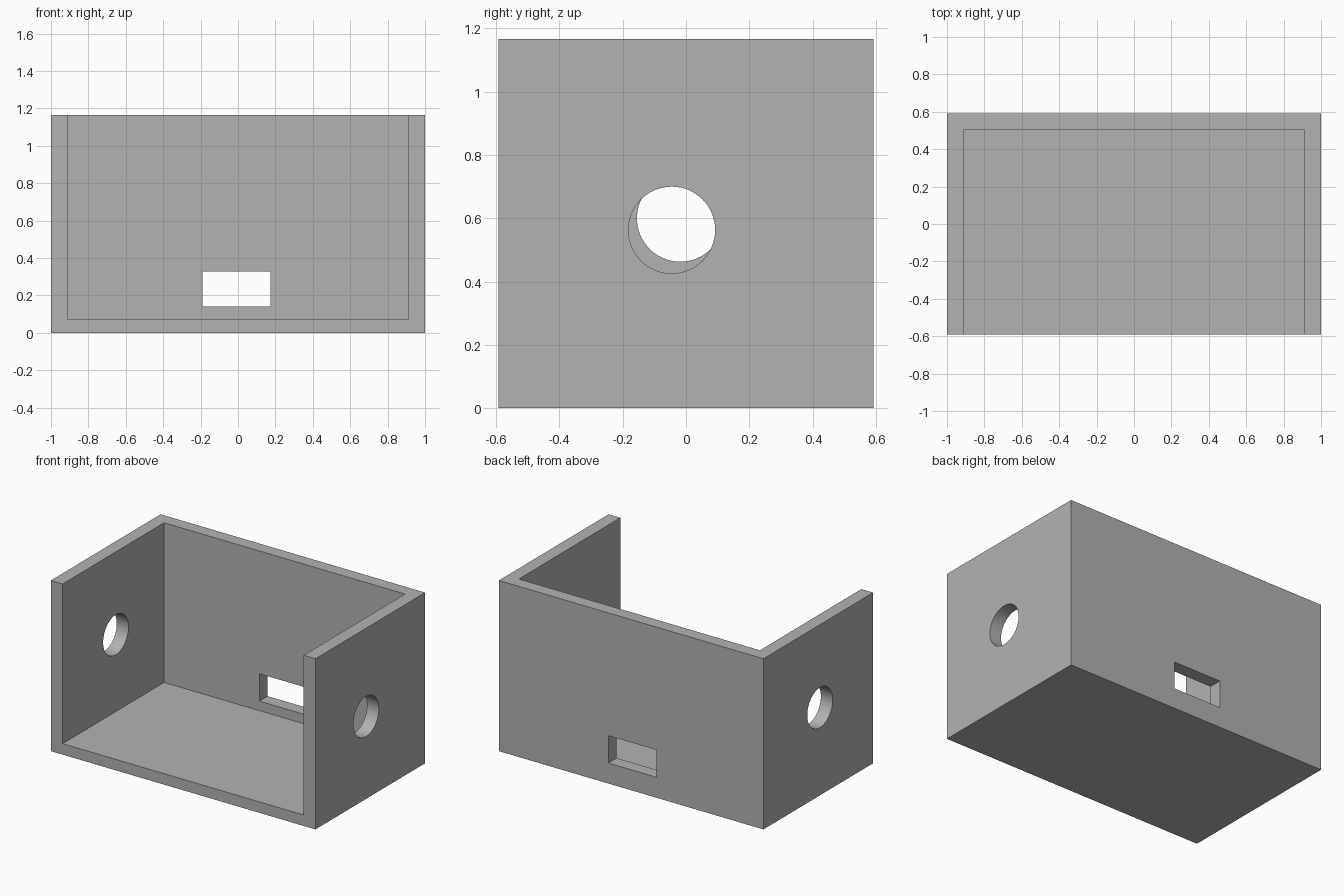
import bpy
import math

default = bpy.data.objects.get("Cube")
if default:
    bpy.data.objects.remove(default, do_unlink=True)

# Overall size and wall thickness
HALF_X, HALF_Y, HEIGHT = 1.0, 0.592, 1.166
WALL, FLOOR = 0.089, 0.075
OVER = 0.1  # how far cutters reach past the surface

grey = bpy.data.materials.new("plain grey")
grey.use_nodes = True
colour = (0.448, 0.448, 0.448, 1)
grey.diffuse_color = colour
grey.node_tree.nodes["Principled BSDF"].inputs["Base Color"].default_value = colour


def box(name, low, high):
    """Box between two opposite corners."""
    bpy.ops.mesh.primitive_cube_add(size=1)
    obj = bpy.context.object
    obj.name = name
    obj.location = [(a + b) / 2 for a, b in zip(low, high)]
    obj.scale = [b - a for a, b in zip(low, high)]
    bpy.ops.object.transform_apply(location=True, rotation=False, scale=True)
    obj.data.materials.append(grey)
    return obj


def side_hole(name, x, y, z):
    """Round cutter lying along x."""
    bpy.ops.mesh.primitive_cylinder_add(
        vertices=64, radius=0.137, depth=0.4,
        location=(x, y, z), rotation=(0, math.pi / 2, 0))
    obj = bpy.context.object
    obj.name = name
    obj.data.materials.append(grey)
    return obj


def cut(target, cutter):
    """Subtract the cutter and remove it."""
    cutter.hide_render = True
    mod = target.modifiers.new(cutter.name, 'BOOLEAN')
    mod.operation = 'DIFFERENCE'
    mod.solver = 'EXACT'
    mod.object = cutter
    bpy.context.view_layer.objects.active = target
    bpy.ops.object.modifier_apply(modifier=mod.name)
    bpy.data.objects.remove(cutter, do_unlink=True)


# Enclosure body, open at the front and top
body = box("enclosure_body", (-HALF_X, -HALF_Y, 0), (HALF_X, HALF_Y, HEIGHT))
cut(body, box("cavity", (WALL - HALF_X, -HALF_Y - OVER, FLOOR),
              (HALF_X - WALL, HALF_Y - WALL, HEIGHT + OVER)))

# Rectangular port in the back wall
cut(body, box("back_port", (-0.19, HALF_Y - WALL - OVER, 0.14),
              (0.173, HALF_Y + OVER, 0.327)))

# Round holes through the side walls
cut(body, side_hole("left_hole", HALF_X, -0.045, 0.563))
cut(body, side_hole("right_hole", -HALF_X, -0.018, 0.6))

# Smooth hole walls, crisp corners
bpy.ops.object.select_all(action='DESELECT')
body.select_set(True)
bpy.context.view_layer.objects.active = body
bpy.ops.object.shade_smooth_by_angle(angle=math.radians(30))
